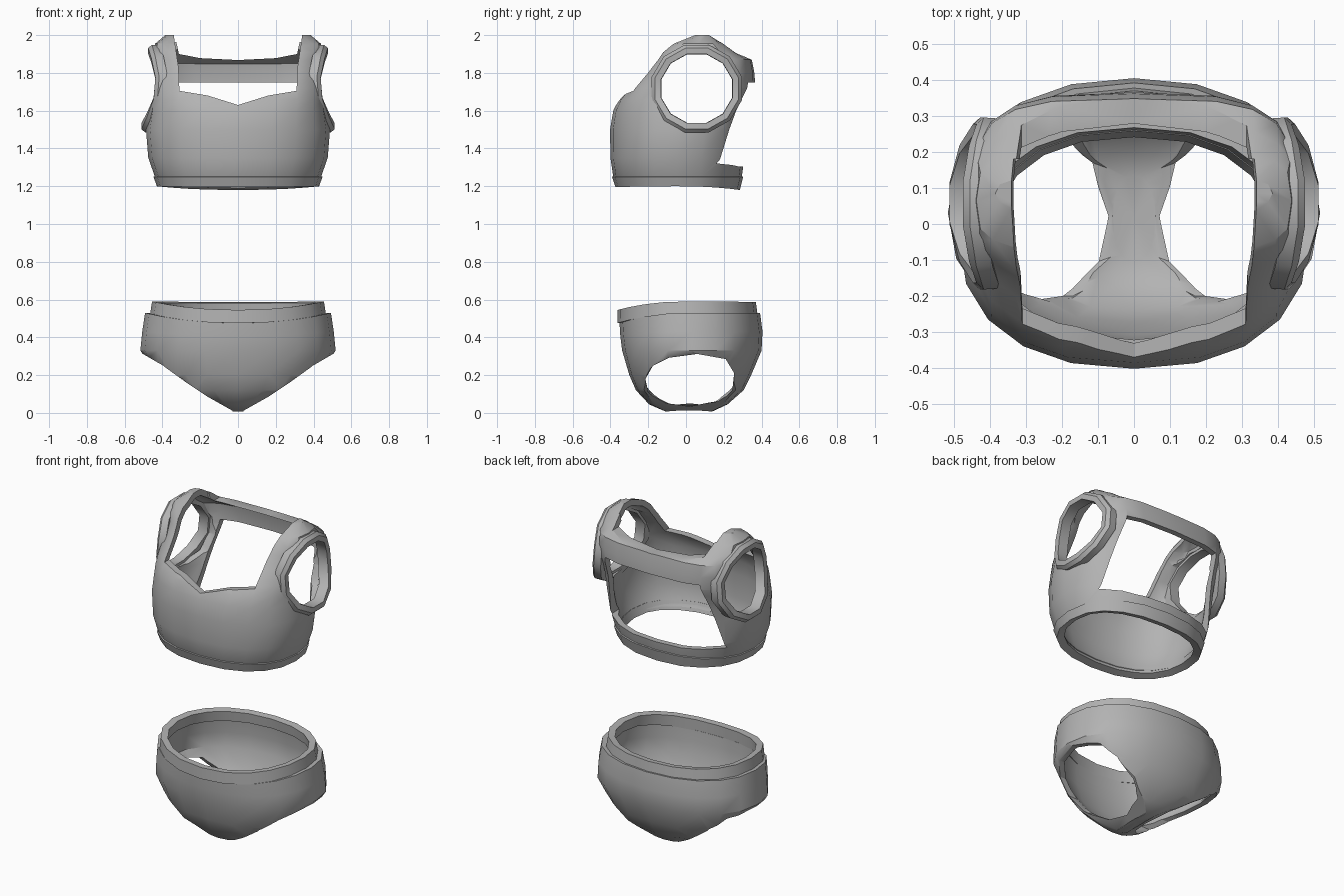
import bpy, bmesh, math

if "Cube" in bpy.data.objects:
    bpy.data.objects.remove(bpy.data.objects["Cube"])

grey = bpy.data.materials.new("plain grey")
grey.diffuse_color = (0.45, 0.45, 0.45, 1)
grey.use_nodes = True
grey.node_tree.nodes["Principled BSDF"].inputs["Base Color"].default_value = grey.diffuse_color
N = 20


def add_object(name, bm):
    bmesh.ops.recalc_face_normals(bm, faces=bm.faces)
    me = bpy.data.meshes.new(name)
    bm.to_mesh(me)
    bm.free()
    me.materials.append(grey)
    ob = bpy.data.objects.new(name, me)
    bpy.context.collection.objects.link(ob)
    return ob


def bridge(bm, a, b):
    for i in range(len(a)):
        j = (i + 1) % len(a)
        bm.faces.new((a[i], a[j], b[j], b[i]))


def ring(z, a, yf, yb, n=2.3, front=0, back=0):
    """Rounded body section; front and back shift the height at each end."""
    c, h, pts = (yf + yb) / 2, (yb - yf) / 2, []
    for i in range(N):
        t = 2 * math.pi * i / N
        ct, st = math.cos(t), math.sin(t)
        x = a * math.copysign(abs(ct) ** (2 / n), ct)
        y = c + h * math.copysign(abs(st) ** (2 / n), st)
        pts.append((x, y, z + (front if st < 0 else back) * st * st))
    return pts


def loft(name, sections, cap_start=None, cap_end=None, caps=False):
    bm = bmesh.new()
    rows = [[bm.verts.new(p) for p in s] for s in sections]
    for a, b in zip(rows, rows[1:]):
        bridge(bm, a, b)
    for row, cap in ((rows[0], cap_start), (rows[-1], cap_end)):
        if cap:
            v = bm.verts.new(cap)
            for i in range(len(row)):
                bm.faces.new((row[i], row[(i + 1) % len(row)], v))
        elif caps:
            bm.faces.new(row)
    return add_object(name, bm)


def apply(ob, kind, **settings):
    m = ob.modifiers.new(kind, kind)
    for k, v in settings.items():
        setattr(m, k, v)
    bpy.context.view_layer.objects.active = ob
    bpy.ops.object.modifier_apply(modifier=m.name)


def thicken(ob, t):
    # flip open shells if needed so thickness grows inward
    me = ob.data
    if sum(p.normal.x * p.center.x + p.normal.y * p.center.y for p in me.polygons) < 0:
        me.flip_normals()
    apply(ob, 'SOLIDIFY', thickness=t, offset=-1, use_even_offset=True)


def cut(ob, sections):
    c = loft("cutter", sections, caps=True)
    c.hide_render = True
    apply(ob, 'BOOLEAN', operation='DIFFERENCE', solver='EXACT', object=c)
    bpy.data.objects.remove(c)


def smooth(ob):
    bpy.ops.object.select_all(action='DESELECT')
    ob.select_set(True)
    bpy.context.view_layer.objects.active = ob
    bpy.ops.object.shade_smooth_by_angle(angle=math.radians(32))


def along_y(profile, y0, y1):
    return [[(x, y, z) for x, z in profile] for y in (y0, y1)]


# Crop top body
top = loft("crop_top", [
    ring(1.215, .425, -.365, .28, back=-.02), ring(1.25, .44, -.385, .295),
    ring(1.35, .475, -.40, .31), ring(1.50, .487, -.402, .335),
    ring(1.60, .47, -.385, .355, 2.5), ring(1.66, .462, -.355, .362, 2.8),
    ring(1.72, .455, -.305, .368, 3.2), ring(1.80, .448, -.23, .362, 3.5),
    ring(1.87, .446, -.175, .348, 3.5), ring(1.91, .446, -.14, .275, 3.8),
    ring(1.955, .438, -.08, .21, 3.8), ring(2.0, .385, .03, .14, 3)],
    cap_end=(0, .09, 2.0))
thicken(top, .035)
# Neckline with a shallow point, then the lower back edge
cut(top, along_y([(-.31, 1.705), (-.16, 1.68), (0, 1.63), (.16, 1.68), (.31, 1.705),
                  (.315, 1.83), (.355, 2.1), (-.355, 2.1), (-.315, 1.83)], -.7, .18))
cut(top, along_y([(-.313, 1.90), (-.2, 1.878), (0, 1.868), (.2, 1.878), (.313, 1.90),
                  (.355, 2.1), (-.355, 2.1)], .1, .7))
# Back window
cut(top, along_y([(-.395, 1.32), (-.2, 1.305), (.2, 1.305), (.395, 1.32),
                  (.345, 1.62), (.325, 1.75), (-.325, 1.75), (-.345, 1.62)], .1, .7))

# Arm openings and their raised trims
AY, AZ, K = .057, 1.717, 12


def arm_ring(r, x_of, side):
    out = []
    for i in range(K):
        t = 2 * math.pi * (i + .5) / K
        s, c = math.sin(t), math.cos(t)
        out.append((side * x_of(s), AY + r * 1.03 * c, AZ + r * s))
    return out


def face_x(s):
    return .434 + .063 * abs(s) ** 1.5 - .019 * s


for side, label in ((1, "right"), (-1, "left")):
    cut(top, [arm_ring(.205, lambda s: .25, side), arm_ring(.205, lambda s: .7, side)])
    sections = [arm_ring(r, lambda s, d=d: face_x(s) - d, side) for r, d in
                ((.195, .065), (.237, .065), (.24, .02), (.222, 0), (.19, .0), (.188, .065))]
    bm = bmesh.new()
    rows = [[bm.verts.new(p) for p in s] for s in sections]
    for i in range(len(rows)):
        bridge(bm, rows[i], rows[(i + 1) % len(rows)])
    smooth(add_object("arm_trim_" + label, bm))
smooth(top)

# Hem of the crop top
hem = loft("crop_top_hem", [ring(1.20, .43, -.373, .285, front=-.005, back=-.02),
                            ring(1.25, .447, -.392, .303)])
thicken(hem, .045)
smooth(hem)

# Briefs body
briefs = loft("briefs", [
    ring(.008, .06, -.11, .14), ring(.045, .17, -.195, .22, 2.4),
    ring(.12, .34, -.265, .305, 2.4), ring(.20, .43, -.30, .345, 2.4),
    ring(.33, .517, -.338, .40, 2.2), ring(.43, .507, -.348, .405, 2.2, -.02),
    ring(.53, .492, -.352, .392, 2.2, -.055)], cap_start=(0, .02, .02))
thicken(briefs, .03)
# Leg openings: a slope rising from the gusset, then the opening itself
leg = [(.06, .312), (.21, .285), (.255, .21), (.245, .12), (.19, .06), (.02, .035),
       (-.13, .05), (-.20, .11), (-.215, .18), (-.175, .25), (-.09, .292)]
for s in (1, -1):
    cut(briefs, along_y([(s * x, z) for x, z in (
        (.028, -.1), (.03, .012), (.16, .085), (.28, .165), (.4, .252),
        (.52, .322), (.7, .41), (.7, -.1))], -.7, .7))
    cut(briefs, [[(s * x, .03 + (y - .03) * k, z) for y, z in leg]
                 for x, k in ((.06, .75), (.17, 1), (.7, 1))])
smooth(briefs)

# Waistband, set inside the top edge of the briefs
band = loft("waistband", [ring(.525, .465, -.364, .378, 2.2, -.05),
                          ring(.59, .455, -.362, .37, 2.2, -.045, -.003)])
thicken(band, .04)
smooth(band)
